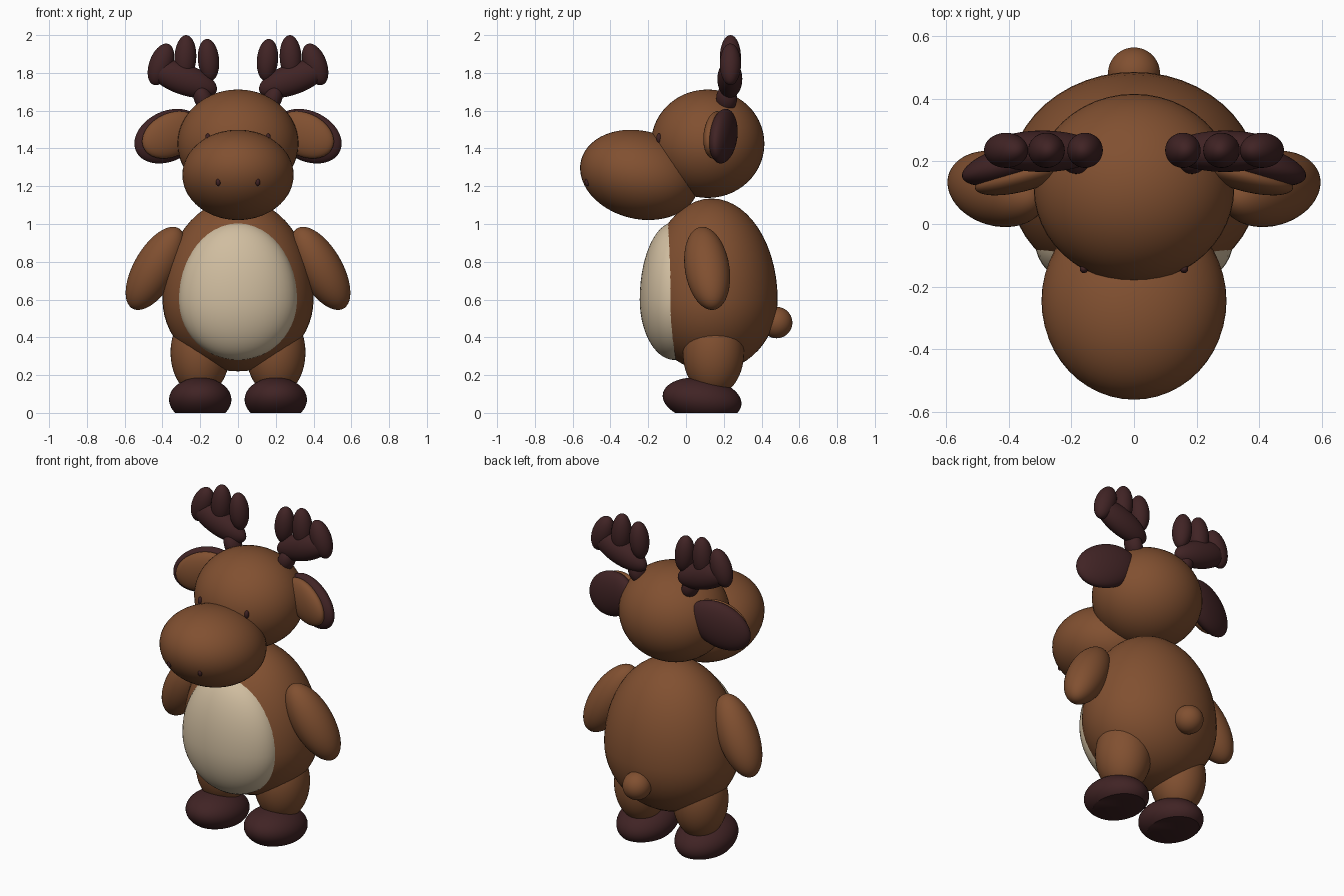
import bpy
import bmesh
from math import radians
from mathutils import Euler, Matrix, Vector

cube = bpy.data.objects.get("Cube")
if cube:
    bpy.data.objects.remove(cube, do_unlink=True)


def material(name, rgb):
    mat = bpy.data.materials.new(name)
    mat.use_nodes = True
    mat.diffuse_color = (*rgb, 1)
    mat.node_tree.nodes["Principled BSDF"].inputs["Base Color"].default_value = (*rgb, 1)
    return mat


FUR = material("brown fur", (0.22, 0.08, 0.03))
DARK = material("dark brown", (0.052, 0.017, 0.018))
CREAM = material("cream belly", (0.63, 0.51, 0.35))


def ellipsoid(name, mat, center, radii, tilt=(0, 0, 0), lower=None, floor=False):
    """Smooth ellipsoid; lower gives an egg its own bottom radius, floor flattens it at z = 0."""
    bm = bmesh.new()
    bmesh.ops.create_uvsphere(bm, u_segments=48, v_segments=28, radius=1)
    rot = Euler([radians(a) for a in tilt]).to_matrix()
    for v in bm.verts:
        rz = lower if lower and v.co.z < 0 else radii[2]
        local = Vector((v.co.x * radii[0], v.co.y * radii[1], v.co.z * rz))
        v.co = rot @ local + Vector(center)
    if floor:
        geom = bm.verts[:] + bm.edges[:] + bm.faces[:]
        cut = bmesh.ops.bisect_plane(bm, geom=geom, plane_co=(0, 0, 0),
                                     plane_no=(0, 0, -1), clear_outer=True)
        rim = [e for e in cut["geom_cut"] if isinstance(e, bmesh.types.BMEdge)]
        bmesh.ops.contextual_create(bm, geom=rim)
        bmesh.ops.recalc_face_normals(bm, faces=bm.faces[:])
    # Keep the origin at the part's centre
    bmesh.ops.transform(bm, matrix=Matrix.Translation(-Vector(center)), verts=bm.verts[:])
    mesh = bpy.data.meshes.new(name)
    bm.to_mesh(mesh)
    bm.free()
    mesh.materials.append(mat)
    obj = bpy.data.objects.new(name, mesh)
    obj.location = center
    bpy.context.collection.objects.link(obj)
    bpy.ops.object.select_all(action="DESELECT")
    obj.select_set(True)
    bpy.context.view_layer.objects.active = obj
    bpy.ops.object.shade_smooth_by_angle(angle=radians(40))
    return obj


def pair(name, mat, center, radii, tilt=(0, 0, 0), **options):
    """Left part at +x and its mirror image at -x."""
    for side, s in (("left", 1), ("right", -1)):
        ellipsoid(side + "_" + name, mat, (s * center[0], center[1], center[2]), radii,
                  (tilt[0], s * tilt[1], s * tilt[2]), **options)


# Torso, belly patch and tail
ellipsoid("body", FUR, (0, 0.135, 0.6), (0.4, 0.35, 0.535), lower=0.38)
ellipsoid("belly", CREAM, (0, -0.06, 0.6), (0.315, 0.185, 0.41), lower=0.32)
ellipsoid("tail", FUR, (0, 0.48, 0.478), (0.083, 0.083, 0.083))

# Head and muzzle
ellipsoid("head", FUR, (0, 0.115, 1.425), (0.32, 0.3, 0.287))
ellipsoid("muzzle", FUR, (0, -0.245, 1.26), (0.295, 0.32, 0.233), (-14, 0, 0))
pair("eye", DARK, (0.16, -0.143, 1.455), (0.013, 0.014, 0.024))
pair("nostril", DARK, (0.105, -0.524, 1.22), (0.012, 0.012, 0.019), (12, 0, 0))

# Limbs
pair("arm", FUR, (0.437, 0.112, 0.765), (0.115, 0.118, 0.247), (8, -30, 0))
pair("leg", FUR, (0.2, 0.145, 0.32), (0.157, 0.162, 0.23))
pair("foot", DARK, (0.2, 0.085, 0.07), (0.165, 0.21, 0.115), (-8, 0, 0), floor=True)

# Ears: dark shell with a fur pad on the front
pair("ear", DARK, (0.37, 0.197, 1.465), (0.193, 0.062, 0.133), (0, 24, -15))
pair("ear_inner", FUR, (0.352, 0.155, 1.472), (0.168, 0.05, 0.115), (0, 24, -15))

# Antlers: stem, palm and three tines
pair("antler_stem", DARK, (0.185, 0.215, 1.665), (0.048, 0.055, 0.075), (0, 20, 0))
pair("antler_palm", DARK, (0.292, 0.232, 1.768), (0.19, 0.066, 0.082), (0, -20, 0))
pair("outer_tine", DARK, (0.408, 0.235, 1.845), (0.062, 0.056, 0.115), (0, -20, 0))
pair("middle_tine", DARK, (0.279, 0.235, 1.88), (0.058, 0.056, 0.12), (0, -3, 0))
pair("inner_tine", DARK, (0.156, 0.235, 1.868), (0.056, 0.056, 0.112), (0, 5, 0))
